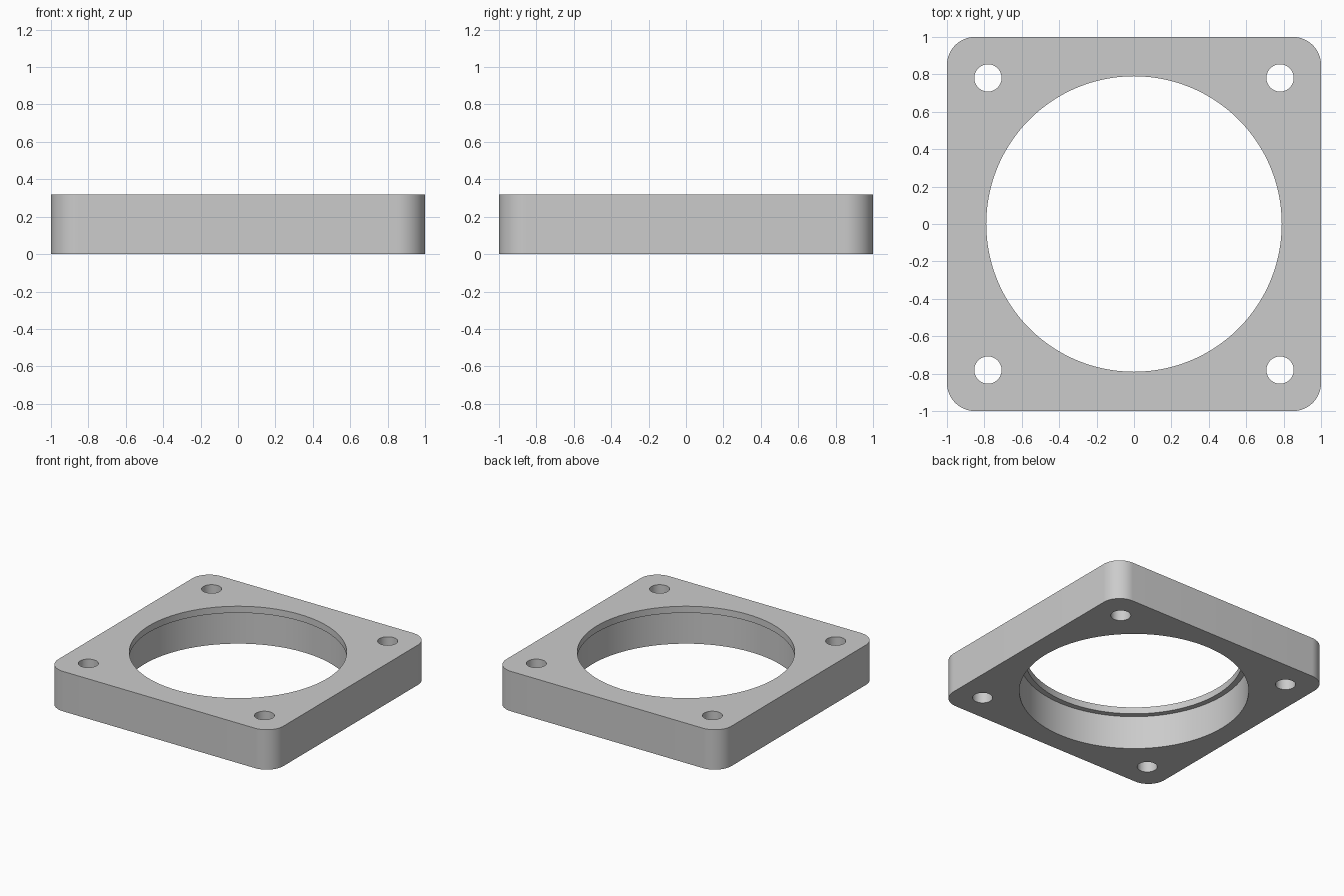
import bpy, bmesh, math

HEIGHT, LIP = 0.32, 0.053
CORNER_R, HOLE_R, HOLE_POS = 0.15, 0.073, 0.781
LIP_R, BORE_R = 0.79, 0.833

cube = bpy.data.objects.get("Cube")
if cube:
    bpy.data.objects.remove(cube, do_unlink=True)

grey = bpy.data.materials.new("plain grey")
grey.use_nodes = True
colour = (0.6, 0.6, 0.6, 1)
grey.diffuse_color = colour
grey.node_tree.nodes["Principled BSDF"].inputs["Base Color"].default_value = colour

# Square plate with rounded vertical corners
bm = bmesh.new()
bmesh.ops.create_cube(bm, size=1)
for v in bm.verts:
    v.co = (v.co.x * 2, v.co.y * 2, (v.co.z + 0.5) * HEIGHT)
uprights = [e for e in bm.edges
            if abs(e.verts[0].co.z - e.verts[1].co.z) > HEIGHT / 2]
bmesh.ops.bevel(bm, geom=uprights, offset=CORNER_R, segments=16,
                profile=0.5, affect='EDGES')
mesh = bpy.data.meshes.new("frame_plate")
bm.to_mesh(mesh)
bm.free()
plate = bpy.data.objects.new("frame_plate", mesh)
bpy.context.collection.objects.link(plate)
mesh.materials.append(grey)


def cut(radius, z0, z1, x=0, y=0, sides=48):
    """Cut an upright round hole through the plate."""
    bpy.ops.mesh.primitive_cylinder_add(vertices=sides, radius=radius,
                                        depth=z1 - z0,
                                        location=(x, y, (z0 + z1) / 2))
    cutter = bpy.context.object
    cutter.name = "hole_cutter"
    cutter.hide_render = True
    cutter.data.materials.append(grey)
    bpy.context.view_layer.objects.active = plate
    mod = plate.modifiers.new("hole", 'BOOLEAN')
    mod.operation, mod.solver, mod.object = 'DIFFERENCE', 'EXACT', cutter
    bpy.ops.object.modifier_apply(modifier=mod.name)
    bpy.data.objects.remove(cutter, do_unlink=True)


# Wide bore from below, leaving a thin lip at the top
cut(BORE_R, -0.1, HEIGHT - LIP, sides=128)
cut(LIP_R, HEIGHT / 2, HEIGHT + 0.1, sides=128)

# Four corner screw holes
for sx in (-1, 1):
    for sy in (-1, 1):
        cut(HOLE_R, -0.1, HEIGHT + 0.1, sx * HOLE_POS, sy * HOLE_POS)

bpy.ops.object.select_all(action='DESELECT')
plate.select_set(True)
bpy.context.view_layer.objects.active = plate
bpy.ops.object.shade_smooth_by_angle(angle=math.radians(30))
